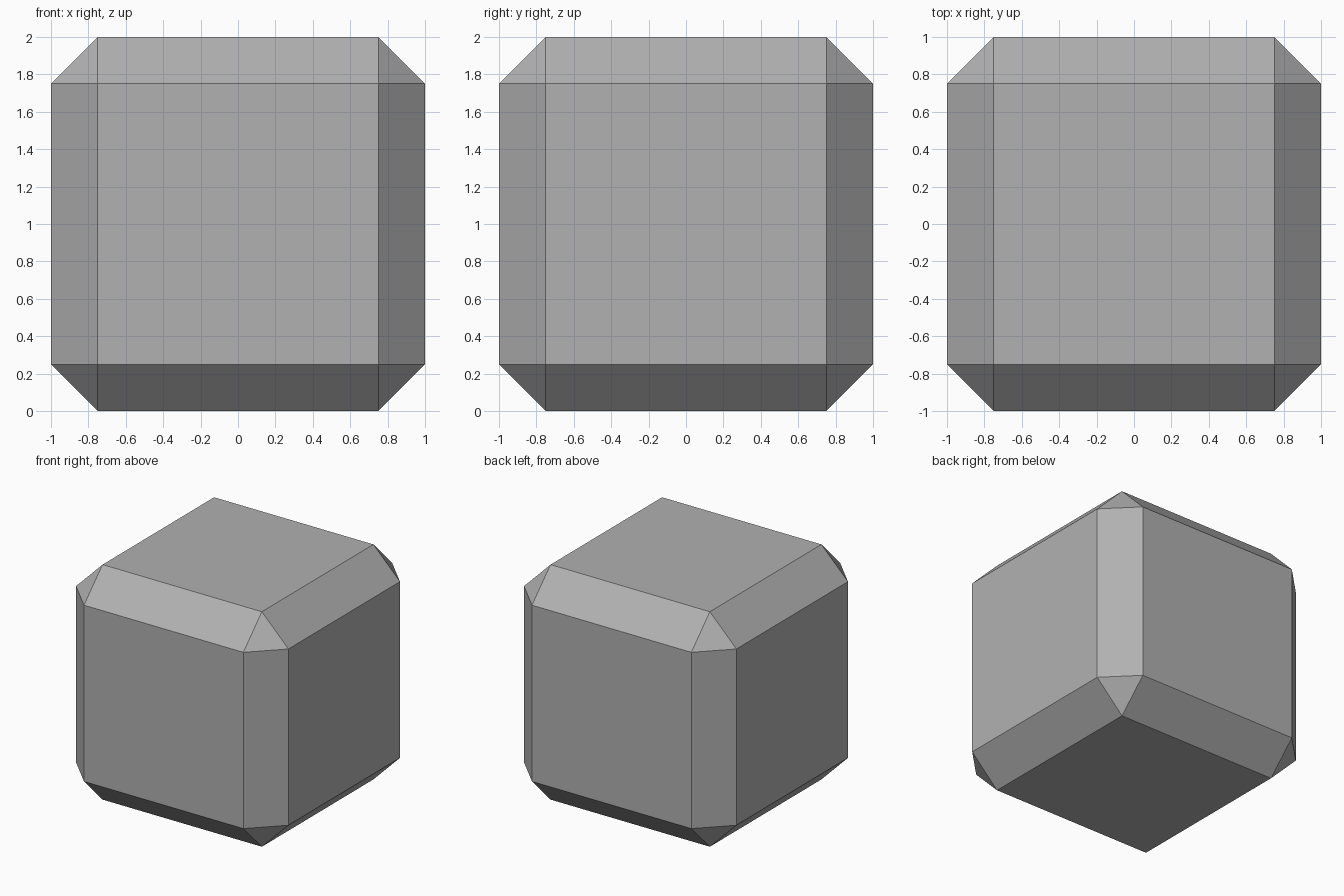
import bpy

if "Cube" in bpy.data.objects:
    bpy.data.objects.remove(bpy.data.objects["Cube"])

# Cube, 2 units per side, standing on the ground
bpy.ops.mesh.primitive_cube_add(size=2, location=(0, 0, 1))
cube = bpy.context.object
cube.name = "chamfered_cube"

# Single flat chamfer on every edge, leaving a triangle at each corner
chamfer = cube.modifiers.new("chamfer", 'BEVEL')
chamfer.offset_type = 'OFFSET'
chamfer.width = 0.25
chamfer.segments = 1
chamfer.limit_method = 'NONE'

# Mid grey surface
grey = bpy.data.materials.new("mid_grey")
grey.diffuse_color = (0.44, 0.44, 0.44, 1)
grey.use_nodes = True
grey.node_tree.nodes["Principled BSDF"].inputs["Base Color"].default_value = grey.diffuse_color
cube.data.materials.append(grey)
